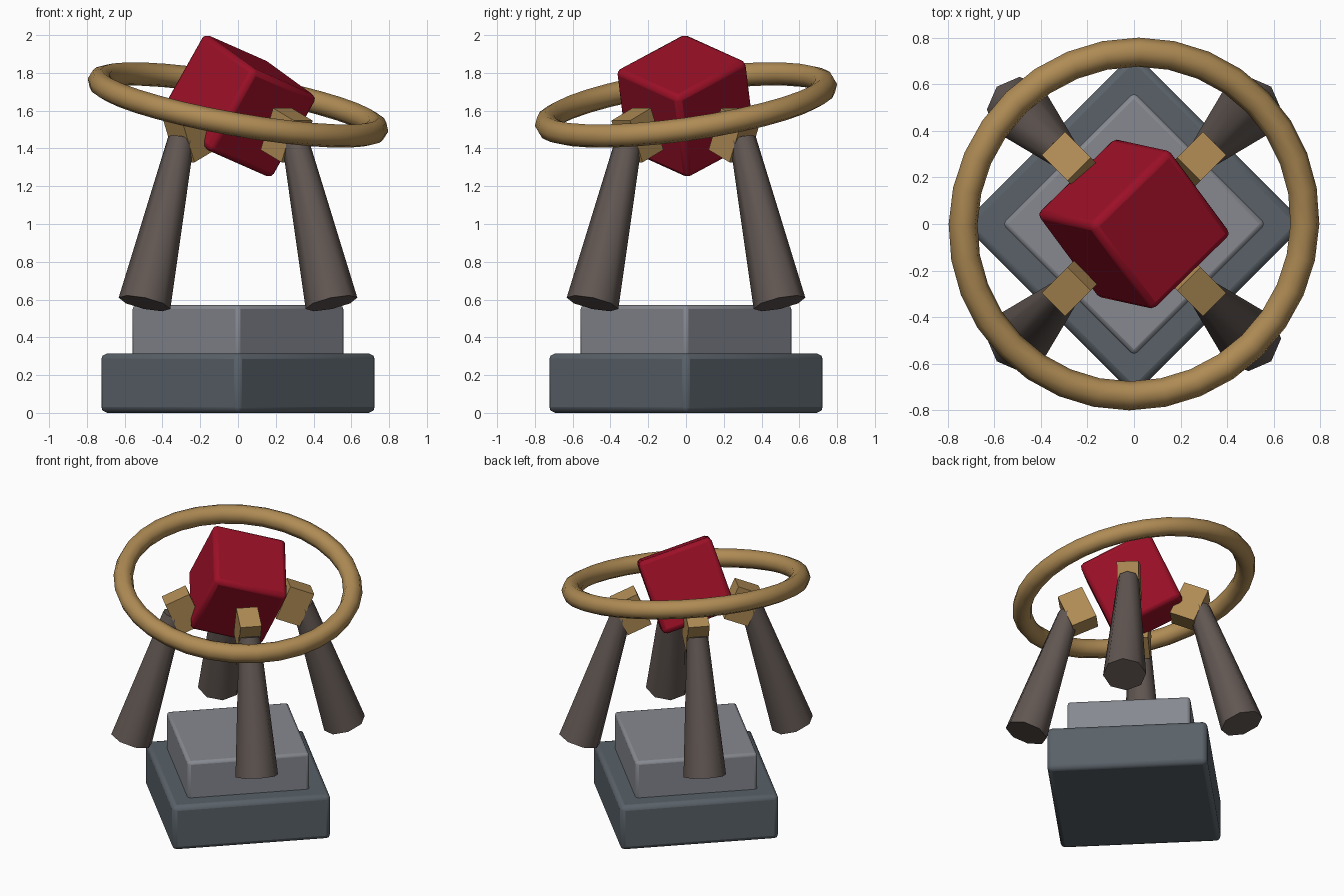
import bpy, math
from mathutils import Matrix, Vector

if "Cube" in bpy.data.objects:
    bpy.data.objects.remove(bpy.data.objects["Cube"])

rad = math.radians


def material(name, rgb):
    m = bpy.data.materials.new(name)
    m.diffuse_color = (*rgb, 1)
    m.use_nodes = True
    m.node_tree.nodes["Principled BSDF"].inputs["Base Color"].default_value = m.diffuse_color
    return m


SLATE = material("slate", (0.10, 0.12, 0.14))
STONE = material("stone", (0.24, 0.25, 0.28))
HORN = material("horn", (0.12, 0.095, 0.085))
BRONZE = material("bronze", (0.43, 0.26, 0.09))
RED = material("crimson", (0.33, 0.005, 0.02))


def finish(name, mat, matrix, bevel=0.0, smooth=30):
    ob = bpy.context.object
    ob.name = ob.data.name = name
    ob.data.materials.append(mat)
    ob.matrix_world = matrix
    if bevel:
        b = ob.modifiers.new("bevel", "BEVEL")
        b.width, b.segments = bevel, 2
    if smooth:
        bpy.ops.object.shade_smooth_by_angle(angle=rad(smooth))
    return ob


def box(name, size, mat, matrix, bevel=0.0):
    bpy.ops.mesh.primitive_cube_add(size=1)
    ob = bpy.context.object
    ob.data.transform(Matrix.Diagonal((*size, 1)))
    return finish(name, mat, matrix, bevel, 30 if bevel else 0)


def turn(deg, axis):
    return Matrix.Rotation(rad(deg), 4, axis)


def shift(x, y, z):
    return Matrix.Translation((x, y, z))


# Stepped plinth, turned so a corner faces front
box("plinth_base", (1.04, 1.04, 0.315), SLATE, shift(0, 0, 0.1575) @ turn(45, "Z"), 0.03)
box("plinth_step", (0.80, 0.80, 0.31), STONE, shift(0, 0, 0.415) @ turn(45, "Z"), 0.02)

# Four leaning legs, each with a tilted block gripping the gem
foot, head = Vector((0.70, 0, 0.58)), Vector((0.425, 0, 1.45))
lean = math.degrees(math.atan2(head.x - foot.x, head.z - foot.z))
for i in range(4):
    spin = turn(45 + 90 * i, "Z")
    bpy.ops.mesh.primitive_cone_add(vertices=8, radius1=0.14, radius2=0.07,
                                    depth=(head - foot).length)
    finish(f"leg_{i + 1}", HORN,
           spin @ Matrix.Translation((foot + head) / 2) @ turn(lean, "Y"), smooth=50)
    box(f"grip_{i + 1}", (0.17, 0.14, 0.24), BRONZE,
        spin @ shift(0.364, 0, 1.47) @ turn(23, "Y"))

# Cube gem balanced on a leaning corner
up = Vector((0.486, -0.106, 0.867)).normalized()
side = Vector((-0.662, -0.67, 0.336))
side = (side - up * side.dot(up)).normalized()
axes = Matrix((side, up.cross(side), up)).transposed().to_4x4()
box("gem", (0.5, 0.5, 0.5), RED, shift(0, 0, 1.625) @ axes, 0.03)

# Tilted ring around the gem
bpy.ops.mesh.primitive_torus_add(major_segments=32, minor_segments=8,
                                 major_radius=0.745, minor_radius=0.063)
finish("ring", BRONZE, shift(0, 0, 1.63) @ turn(10, "Y") @ turn(8, "X"), smooth=60)
